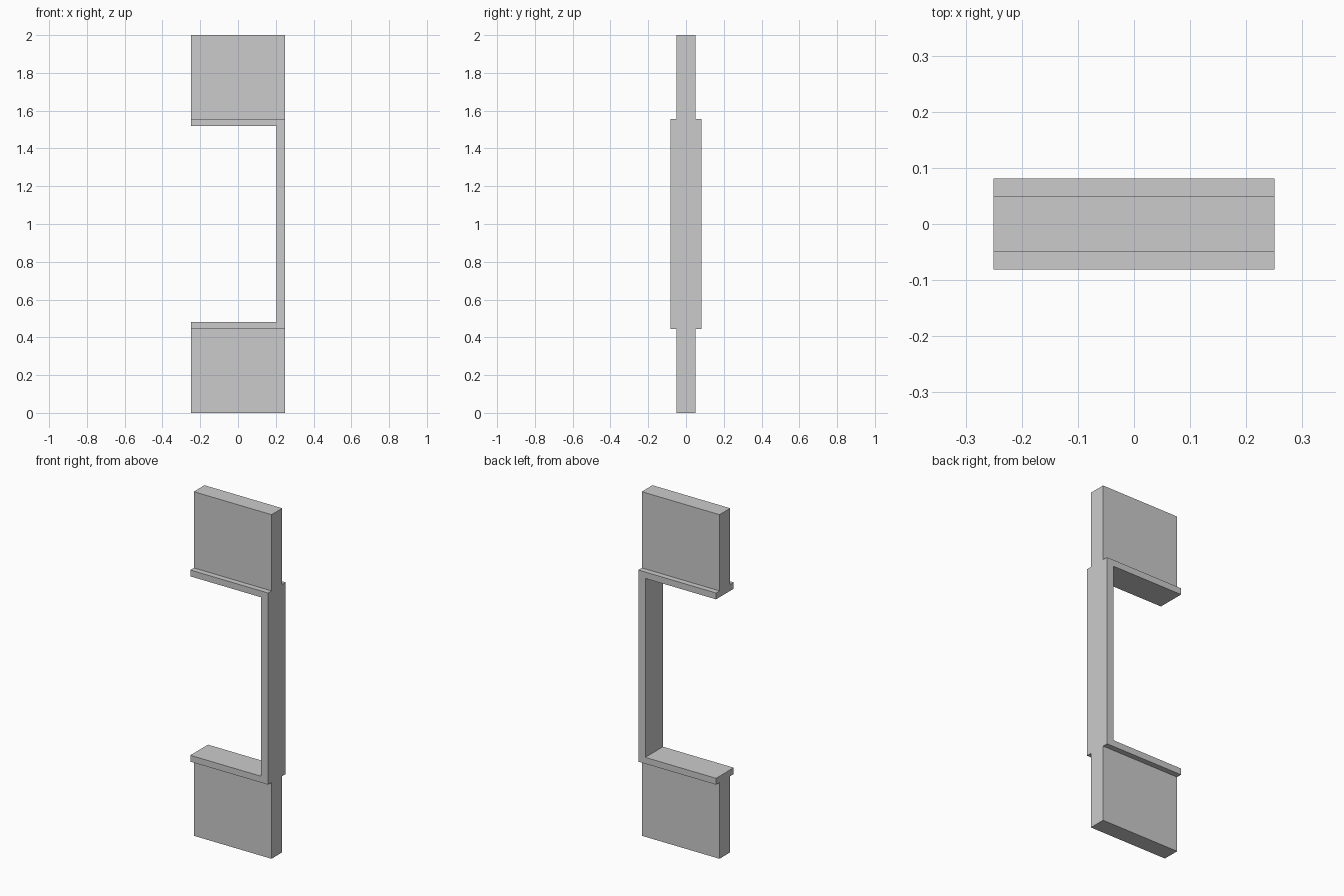
import bpy, bmesh
from mathutils import Vector

if "Cube" in bpy.data.objects:
    bpy.data.objects.remove(bpy.data.objects["Cube"])

HALF_W, HEIGHT = 0.25, 2.0
WALL_Y, FRAME_Y = 0.049, 0.081
OUT_Z, IN_Z, IN_X = 0.443, 0.48, 0.205   # frame outer / inner height, jamb inner face


def extrude_profile(name, points, half_depth):
    """Closed outline in the XZ plane, extruded symmetrically along Y."""
    bm = bmesh.new()
    face = bm.faces.new([bm.verts.new((x, -half_depth, z)) for x, z in points])
    res = bmesh.ops.extrude_face_region(bm, geom=[face])
    verts = [g for g in res["geom"] if isinstance(g, bmesh.types.BMVert)]
    bmesh.ops.translate(bm, vec=Vector((0, 2 * half_depth, 0)), verts=verts)
    bmesh.ops.recalc_face_normals(bm, faces=bm.faces)
    mesh = bpy.data.meshes.new(name)
    bm.to_mesh(mesh)
    bm.free()
    obj = bpy.data.objects.new(name, mesh)
    bpy.context.collection.objects.link(obj)
    return obj


def wall(name, z0, z1):
    return extrude_profile(name, [(-HALF_W, z0), (HALF_W, z0), (HALF_W, z1), (-HALF_W, z1)], WALL_Y)


# Window frame: C-shaped sill, jamb and head, open on the left
frame = extrude_profile("window_wall", [
    (-HALF_W, OUT_Z), (HALF_W, OUT_Z), (HALF_W, HEIGHT - OUT_Z), (-HALF_W, HEIGHT - OUT_Z),
    (-HALF_W, HEIGHT - IN_Z), (IN_X, HEIGHT - IN_Z), (IN_X, IN_Z), (-HALF_W, IN_Z)], FRAME_Y)

# Wall below and above the opening, merged with the frame into one solid
overlap = OUT_Z + 0.015
bpy.context.view_layer.objects.active = frame
for part in (wall("lower_wall", 0, overlap), wall("upper_wall", HEIGHT - overlap, HEIGHT)):
    mod = frame.modifiers.new("union", 'BOOLEAN')
    mod.operation, mod.solver, mod.object = 'UNION', 'EXACT', part
    bpy.ops.object.modifier_apply(modifier=mod.name)
    bpy.data.objects.remove(part)

# Clean up flat seams on the end faces
bm = bmesh.new()
bm.from_mesh(frame.data)
bmesh.ops.dissolve_limit(bm, angle_limit=0.01, verts=bm.verts, edges=bm.edges)
bm.to_mesh(frame.data)
bm.free()
